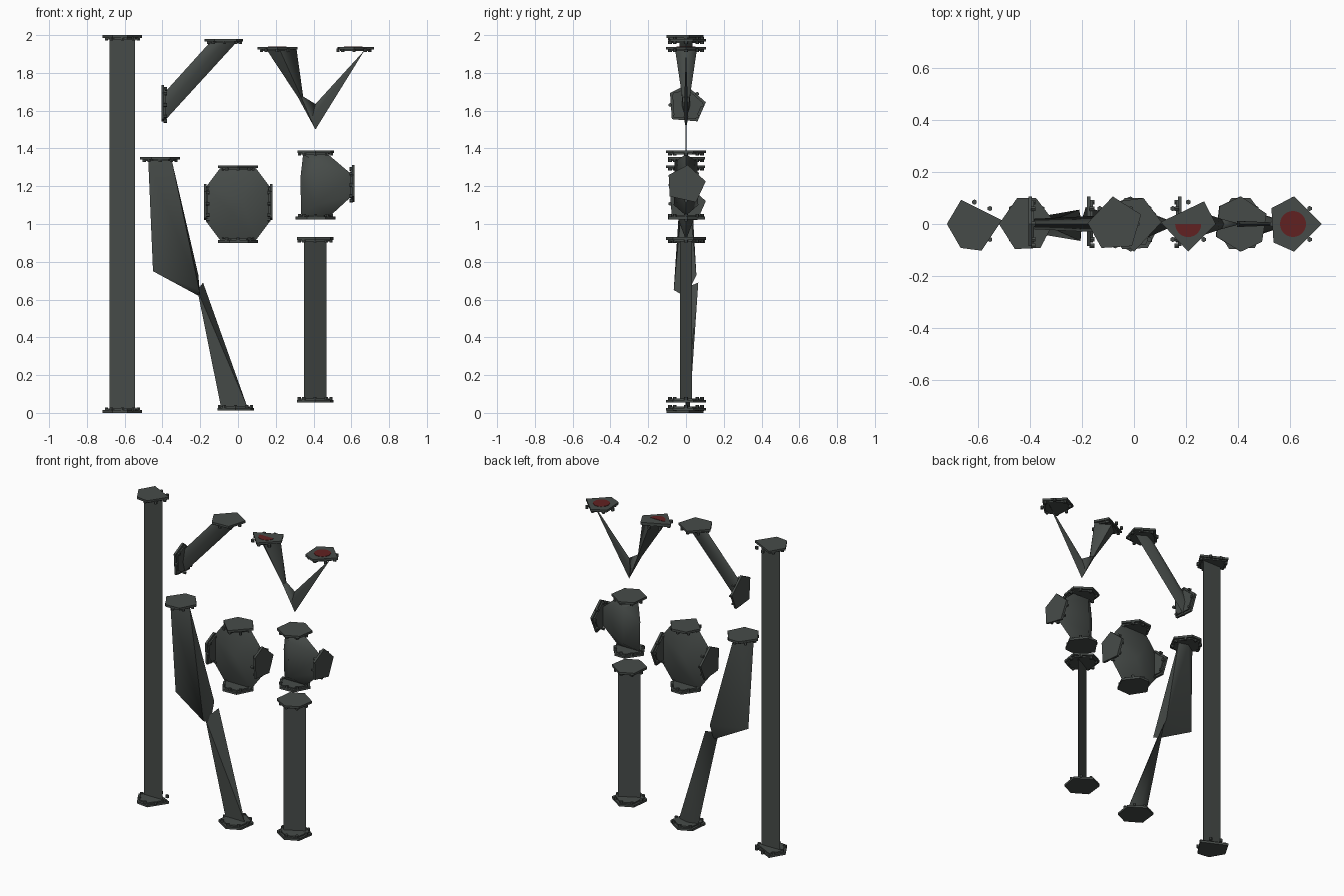
import bpy, bmesh
from math import radians, cos, sin
from mathutils import Matrix

cube = bpy.data.objects.get("Cube")
if cube:
    bpy.data.objects.remove(cube, do_unlink=True)


def material(name, rgb):
    m = bpy.data.materials.new(name)
    m.use_nodes = True
    m.diffuse_color = (*rgb, 1)
    bsdf = m.node_tree.nodes["Principled BSDF"]
    bsdf.inputs["Base Color"].default_value = (*rgb, 1)
    bsdf.inputs["Roughness"].default_value = 0.8
    return m


IRON = material("dark iron", (0.062, 0.071, 0.066))
RED = material("valve red", (0.12, 0.015, 0.015))


def finish(name, bm, mat, smooth=None):
    bmesh.ops.recalc_face_normals(bm, faces=bm.faces)
    mesh = bpy.data.meshes.new(name)
    bm.to_mesh(mesh)
    bm.free()
    mesh.materials.append(mat)
    ob = bpy.data.objects.new(name, mesh)
    bpy.context.collection.objects.link(ob)
    if smooth:
        bpy.ops.object.select_all(action='DESELECT')
        ob.select_set(True)
        bpy.context.view_layer.objects.active = ob
        bpy.ops.object.shade_smooth_by_angle(angle=radians(smooth))
    return ob


def hull(name, points, smooth=60):
    """Faceted pipe body wrapped around a few points."""
    bm = bmesh.new()
    for p in points:
        bm.verts.new(p)
    res = bmesh.ops.convex_hull(bm, input=bm.verts)
    loose = {g for g in res["geom_interior"] + res["geom_unused"]
             if isinstance(g, bmesh.types.BMVert)}
    bmesh.ops.delete(bm, geom=list(loose), context='VERTS')
    return finish(name, bm, IRON, smooth)


def prism(bm, outline, z0, z1):
    """Extrude a flat outline between two heights."""
    low = [bm.verts.new((x, y, z0)) for x, y in outline]
    high = [bm.verts.new((x, y, z1)) for x, y in outline]
    bm.faces.new(low)
    bm.faces.new(high)
    n = len(outline)
    for i in range(n):
        j = (i + 1) % n
        bm.faces.new((low[i], low[j], high[j], high[i]))


def ring(angles, r):
    return [(r * cos(radians(a)), r * sin(radians(a))) for a in angles]


def flange(name, centre, axis, angles):
    """Coarse plate with a smaller backing plate and eight bolts; centre is the outer face."""
    bm = bmesh.new()
    prism(bm, ring(angles, 0.106), -0.014, 0)
    prism(bm, ring(angles, 0.09), -0.022, -0.014)
    for x, y in ring(range(0, 360, 45), 0.084):
        place = Matrix.Translation((x, y, -0.019))
        bmesh.ops.create_cone(bm, cap_ends=True, segments=6, radius1=0.01,
                              radius2=0.01, depth=0.018, matrix=place)
    # Outline lies in x-y for upright axes and in y-z for sideways ones
    across, along = ((1, 0, 0), (0, 1, 0)) if axis[2] else ((0, 1, 0), (0, 0, 1))
    turn = Matrix((across, along, axis)).transposed().to_4x4()
    bm.transform(Matrix.Translation(centre) @ turn)
    return finish(name, bm, IRON)


def flat_pipe(name, x, z0, z1, angle):
    """Straight pipe reduced to a thin strip, turned about its height."""
    bm = bmesh.new()
    prism(bm, [(-0.067, -0.001), (0, -0.002), (0.067, -0.001),
               (0.067, 0.001), (0, 0.002), (-0.067, 0.001)], z0, z1)
    bm.transform(Matrix.Translation((x, 0, 0)) @ Matrix.Rotation(radians(angle), 4, 'Z'))
    return finish(name, bm, IRON, 30)


def red_cap(name, centre, sweep):
    """Thin round plate, or part of one."""
    bm = bmesh.new()
    steps = 24
    angles = [180 + sweep * i / steps for i in range(steps + (sweep < 360))]
    prism(bm, ring(angles, 0.05), 0, 0.002)
    bm.transform(Matrix.Translation(centre))
    return finish(name, bm, RED)


UP, DOWN, LEFT, RIGHT = (0, 0, 1), (0, 0, -1), (1, 0, 0), (-1, 0, 0)
PENTAGON = (8, 119, 180, 240, 285)
HEXAGON = (5, 70, 110, 180, 245, 300)
BROAD = (22, 90, 140, 207, 270, 320)
KITE = (0, 90, 145, 222, 270)
FOUR = (0, 55, 176, 270)
SIDE = (8, 90, 143, 225, 305)

# Long straight pipe
flat_pipe("long_pipe", -0.612, 0.02, 1.98, 0)
flange("long_pipe_top_flange", (-0.612, 0, 2.0), UP, PENTAGON)
flange("long_pipe_bottom_flange", (-0.612, 0, 0), DOWN, PENTAGON)

# Short straight pipe
flat_pipe("short_pipe", 0.408, 0.07, 0.92, 28)
flange("short_pipe_top_flange", (0.408, 0, 0.93), UP, BROAD)
flange("short_pipe_bottom_flange", (0.408, 0, 0.055), DOWN, BROAD)

# Elbow
hull("elbow_body", [(-0.385, 0, 1.55), (-0.385, -0.02, 1.62), (-0.385, 0.02, 1.62),
                    (-0.385, 0, 1.70), (-0.15, 0, 1.96), (-0.01, 0, 1.96),
                    (-0.07, -0.035, 1.96), (-0.07, 0.035, 1.96)])
flange("elbow_top_flange", (-0.072, 0, 1.98), UP, (20, 95, 178, 240, 307))
flange("elbow_side_flange", (-0.405, 0, 1.63), RIGHT, SIDE)

# Offset bend
hull("offset_upper", [(-0.475, -0.02, 1.335), (-0.35, 0, 1.335), (-0.41, 0.02, 1.335),
                      (-0.45, 0, 0.75), (-0.205, -0.065, 0.65), (-0.2, 0, 0.615),
                      (-0.21, 0.055, 0.73)])
hull("offset_lower", [(-0.205, 0, 0.615), (-0.185, 0.065, 0.69), (-0.215, -0.03, 0.65),
                      (-0.09, 0, 0.03), (0.05, 0, 0.03), (-0.02, 0.02, 0.03)])
flange("offset_top_flange", (-0.412, 0, 1.355), UP, HEXAGON)
flange("offset_bottom_flange", (-0.013, 0, 0.013), DOWN, BROAD)

# Four-way cross
cross = [(sx * x, 0, 1.105 + sz * z) for x, z in ((0.095, 0.19), (0.17, 0.09))
         for sx in (-1, 1) for sz in (-1, 1)]
cross += [(0.02, -0.065, 1.13), (-0.03, -0.055, 1.06), (-0.02, 0.065, 1.13), (0.03, 0.055, 1.06)]
hull("cross_body", cross)
flange("cross_top_flange", (0, 0, 1.31), UP, (4, 70, 125, 180, 270))
flange("cross_bottom_flange", (0, 0, 0.9), DOWN, HEXAGON)
flange("cross_left_flange", (0.183, 0, 1.107), LEFT, SIDE)
flange("cross_right_flange", (-0.18, 0, 1.107), RIGHT, SIDE)

# Three-way tee
hull("tee_body", [(0.345, 0, 1.37), (0.475, 0, 1.37), (0.605, 0, 1.26), (0.605, 0, 1.15),
                  (0.49, 0, 1.045), (0.335, 0, 1.045), (0.33, 0, 1.24), (0.41, -0.06, 1.33),
                  (0.41, -0.065, 1.10), (0.41, 0.06, 1.33), (0.41, 0.065, 1.10)])
flange("tee_top_flange", (0.41, 0, 1.39), UP, BROAD)
flange("tee_bottom_flange", (0.41, 0, 1.025), DOWN, HEXAGON)
flange("tee_side_flange", (0.618, 0, 1.207), LEFT, (10, 85, 150, 215, 300))

# V bend with capped ends
waist = [(0.318, 0, 1.67), (0.345, 0, 1.675), (0.335, -0.02, 1.67), (0.335, 0.02, 1.67)]
tip = [(0.41, 0, 1.50), (0.41, 0, 1.635)]
hull("bend_right_arm", waist + [(0.15, 0, 1.925), (0.31, 0, 1.925),
                                (0.22, -0.058, 1.925), (0.22, 0.058, 1.925)])
hull("bend_corner", waist + tip)
hull("bend_left_arm", tip + [(0.395, -0.012, 1.57), (0.395, 0.012, 1.57), (0.67, 0, 1.92)])
flange("bend_right_flange", (0.208, 0, 1.938), UP, FOUR)
flange("bend_left_flange", (0.614, 0, 1.938), UP, KITE)
red_cap("bend_right_cap", (0.208, 0, 1.938), 180)
red_cap("bend_left_cap", (0.61, 0, 1.938), 360)
